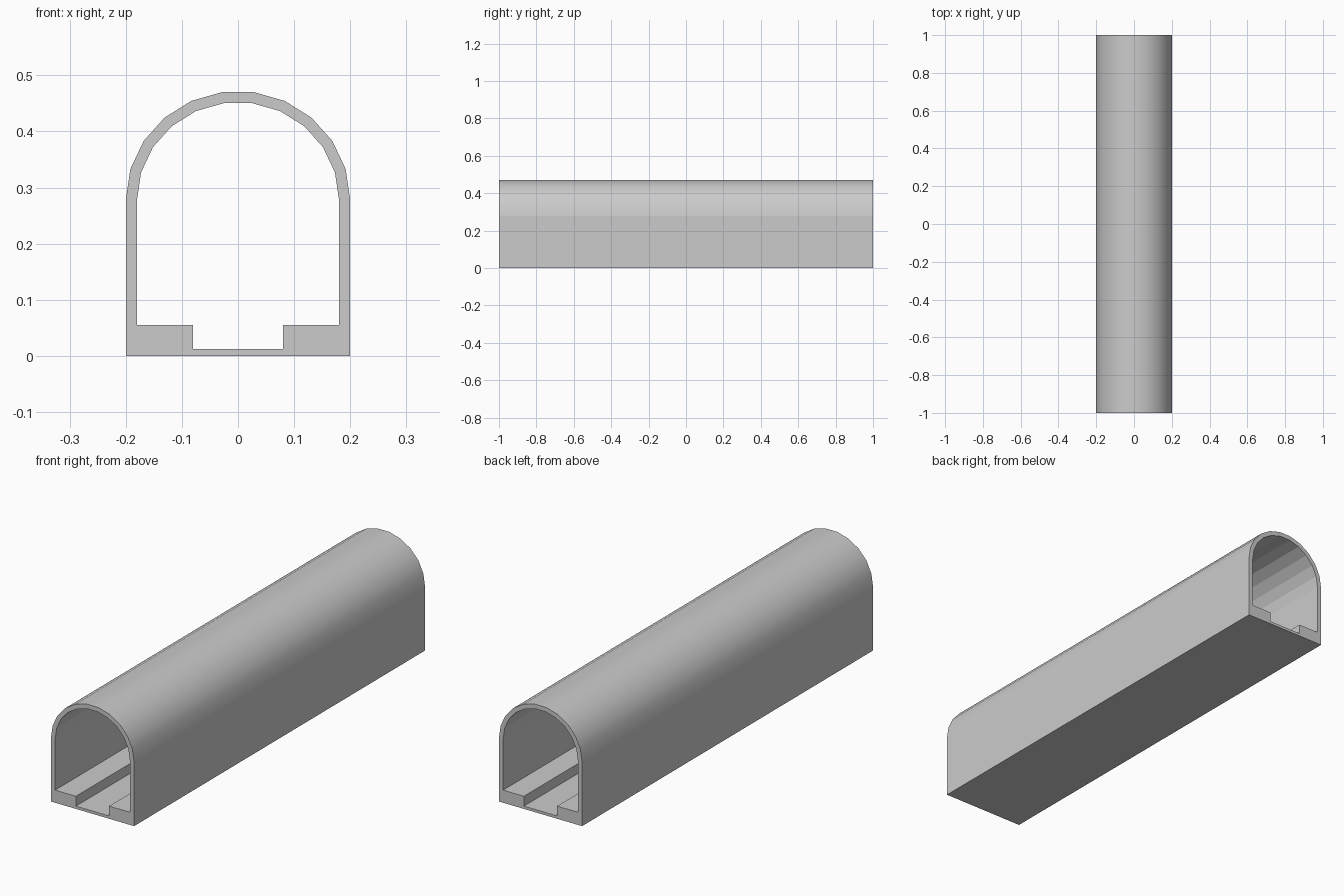
import bpy, bmesh, math

if "Cube" in bpy.data.objects:
    bpy.data.objects.remove(bpy.data.objects["Cube"])

SEGMENTS = 11
SPRING_Z = 0.278


def arch(rx, rz):
    return [(rx * math.cos(math.pi * i / SEGMENTS),
             SPRING_Z + rz * math.sin(math.pi * i / SEGMENTS))
            for i in range(SEGMENTS + 1)]


def mirrored(left):
    return left + [(-x, z) for x, z in reversed(left)]


# Matching outer and inner outlines: arch, then walls, walkways and trough
outer = arch(0.2, 0.194) + mirrored([(-0.2, 0.055), (-0.2, 0), (-0.08, 0)])
inner = arch(0.18, 0.174) + mirrored([(-0.18, 0.055), (-0.08, 0.055), (-0.08, 0.012)])

bm = bmesh.new()
rings = [[bm.verts.new((x, y, z)) for x, z in loop]
         for loop in (outer, inner) for y in (-1, 1)]
out_front, out_back, in_front, in_back = rings

# Outer skin, inner skin and the two end rims
for a, b in ((out_front, out_back), (out_back, in_back),
             (in_back, in_front), (in_front, out_front)):
    for i in range(len(a)):
        j = (i + 1) % len(a)
        face = bm.faces.new((a[i], a[j], b[j], b[i]))
        face.smooth = a is out_front and i < SEGMENTS
bmesh.ops.recalc_face_normals(bm, faces=bm.faces)

# Only the outside of the vault is smooth; rims stay sharp
for edge in bm.edges:
    edge.smooth = edge.calc_face_angle(0) < math.radians(30)

mesh = bpy.data.meshes.new("tunnel_section")
bm.to_mesh(mesh)
bm.free()
tunnel = bpy.data.objects.new("tunnel_section", mesh)
bpy.context.collection.objects.link(tunnel)
